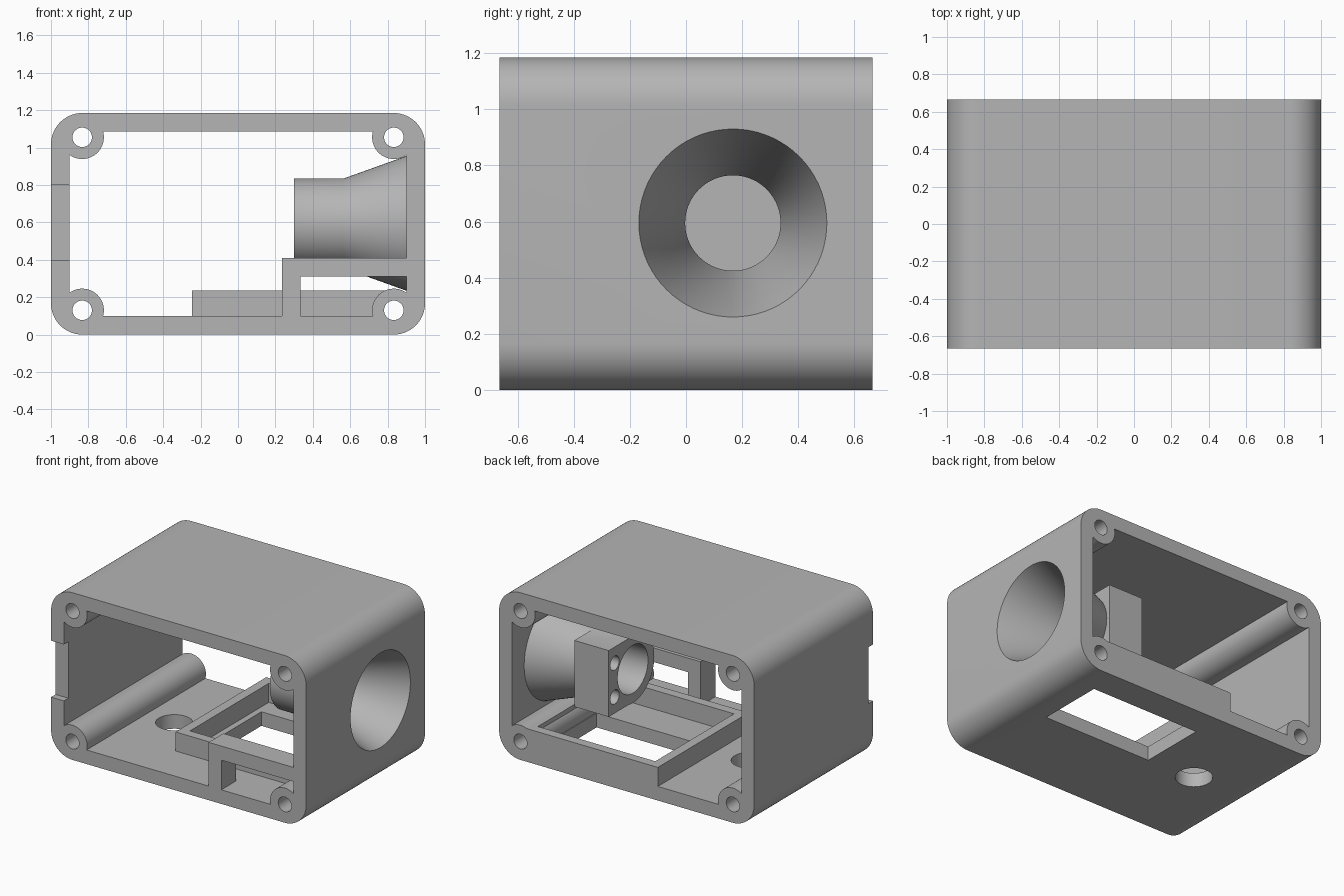
import bpy, bmesh, math
from mathutils import Matrix

if "Cube" in bpy.data.objects:
    bpy.data.objects.remove(bpy.data.objects["Cube"])

gray = bpy.data.materials.new("plain gray")
gray.use_nodes = True
gray.diffuse_color = (0.46, 0.46, 0.46, 1)
gray.node_tree.nodes["Principled BSDF"].inputs["Base Color"].default_value = (0.46, 0.46, 0.46, 1)

HALF_Y, HEIGHT, WALL = 0.665, 1.185, 0.1
OVER = HALF_Y + 0.05          # parts overshoot the open ends and are trimmed flush
TUBE_Y, TUBE_Z = 0.167, 0.595


def finish(name, bm):
    bmesh.ops.recalc_face_normals(bm, faces=bm.faces)
    mesh = bpy.data.meshes.new(name)
    bm.to_mesh(mesh)
    bm.free()
    obj = bpy.data.objects.new(name, mesh)
    obj.data.materials.append(gray)
    bpy.context.scene.collection.objects.link(obj)
    return obj


def box(name, x, y, z, radius=0):
    """Box from (min, max) ranges; radius rounds the edges along y."""
    bm = bmesh.new()
    bmesh.ops.create_cube(bm, size=1)
    for v in bm.verts:
        v.co = [r[0] if c < 0 else r[1] for c, r in zip(v.co, (x, y, z))]
    if radius:
        edges = [e for e in bm.edges if abs(e.verts[0].co.y - e.verts[1].co.y) > 0.1]
        bmesh.ops.bevel(bm, geom=edges, offset=radius, segments=14, profile=0.5, affect='EDGES')
    return finish(name, bm)


def rod(name, radius, length, center, axis):
    bm = bmesh.new()
    bmesh.ops.create_cone(bm, cap_ends=True, segments=48, radius1=radius, radius2=radius, depth=length)
    turn = {'X': Matrix.Rotation(math.pi / 2, 4, 'Y'),
            'Y': Matrix.Rotation(math.pi / 2, 4, 'X'), 'Z': Matrix()}[axis]
    bmesh.ops.transform(bm, matrix=Matrix.Translation(center) @ turn, verts=bm.verts)
    return finish(name, bm)


def lathe_x(name, profile, sides=72):
    """Solid turned around the tube axis from (x, radius) pairs."""
    bm = bmesh.new()
    rings = []
    for x, r in profile:
        angles = [2 * math.pi * i / sides for i in range(sides)]
        rings.append([bm.verts.new((x, TUBE_Y + r * math.cos(a), TUBE_Z + r * math.sin(a))) for a in angles])
    for a, b in zip(rings, rings[1:]):
        for i in range(sides):
            j = (i + 1) % sides
            bm.faces.new((a[i], a[j], b[j], b[i]))
    bm.faces.new(rings[0])
    bm.faces.new(rings[-1])
    return finish(name, bm)


def combine(target, tool, operation):
    tool.hide_render = True
    bpy.context.view_layer.objects.active = target
    mod = target.modifiers.new("combine", 'BOOLEAN')
    mod.operation, mod.solver, mod.object = operation, 'EXACT', tool
    bpy.ops.object.modifier_apply(modifier=mod.name)
    bpy.data.objects.remove(tool)


# Rounded sleeve open at front and back
case = box("case", (-1, 1), (-OVER, OVER), (0, HEIGHT), 0.168)
combine(case, box("cavity", (-0.9, 0.9), (-1, 1), (WALL, HEIGHT - WALL), 0), 'DIFFERENCE')

# Screw bosses along the four corners
corners = [(sx * 0.833, z) for sx in (-1, 1) for z in (0.13, HEIGHT - 0.13)]
added = [rod("screw_boss", 0.116, 2 * OVER, (x, 0, z), 'Y') for x, z in corners]

# Raised window frame on the floor, running to the back opening
RIM, TOP = 0.067, 0.235
FX, FY = (-0.245, 0.81), (-0.35, OVER)
added += [
    box("frame_left", (FX[0], FX[0] + RIM), FY, (0.05, TOP)),
    box("frame_right", (FX[1] - RIM, FX[1]), FY, (0.05, TOP)),
    box("frame_front", FX, (FY[0], FY[0] + RIM), (0.05, TOP)),
    box("frame_back", FX, (HALF_Y - RIM, OVER), (0.05, TOP)),
]

# Bridge at the front: post and shelf
BY = (-OVER, -0.5)
added += [box("bridge_post", (0.235, 0.335), BY, (0.05, 0.36)),
          box("bridge_shelf", (0.235, 0.95), BY, (0.31, 0.41))]

# Flared tube with a clamp block beside it
added += [lathe_x("flared_tube", [(0.3, 0.24), (0.565, 0.24), (0.95, 0.378)]),
          box("clamp_block", (0.3, 0.57), (TUBE_Y, 0.437), (TUBE_Z - 0.235, TUBE_Z + 0.235))]
for part in added:
    combine(case, part, 'UNION')

# Openings
cuts = [rod("screw_hole", 0.052, 2, (x, 0, z), 'Y') for x, z in corners]
cuts += [
    lathe_x("tube_bore", [(0.2, 0.17), (0.53, 0.17), (1.0, 0.335), (1.05, 0.352)]),
    box("floor_window", (-0.135, 0.715), (-0.02, 0.455), (-0.1, 0.15)),
    rod("floor_hole", 0.12, 0.4, (-0.5, 0, 0), 'Z'),
    box("side_notch", (-1.1, -0.85), (-1, -HALF_Y + 0.05), (0.4, 0.8)),
    box("front_trim", (-2, 2), (-2, -HALF_Y), (-1, 2)),
    box("back_trim", (-2, 2), (HALF_Y, 2), (-1, 2)),
]
cuts += [rod("clamp_hole", 0.05, 0.4, (0.3, 0.37, TUBE_Z + dz), 'X') for dz in (-0.12, 0.12)]
for cutter in cuts:
    combine(case, cutter, 'DIFFERENCE')

bpy.ops.object.select_all(action='DESELECT')
case.select_set(True)
bpy.context.view_layer.objects.active = case
bpy.ops.object.shade_smooth_by_angle(angle=math.radians(25))
